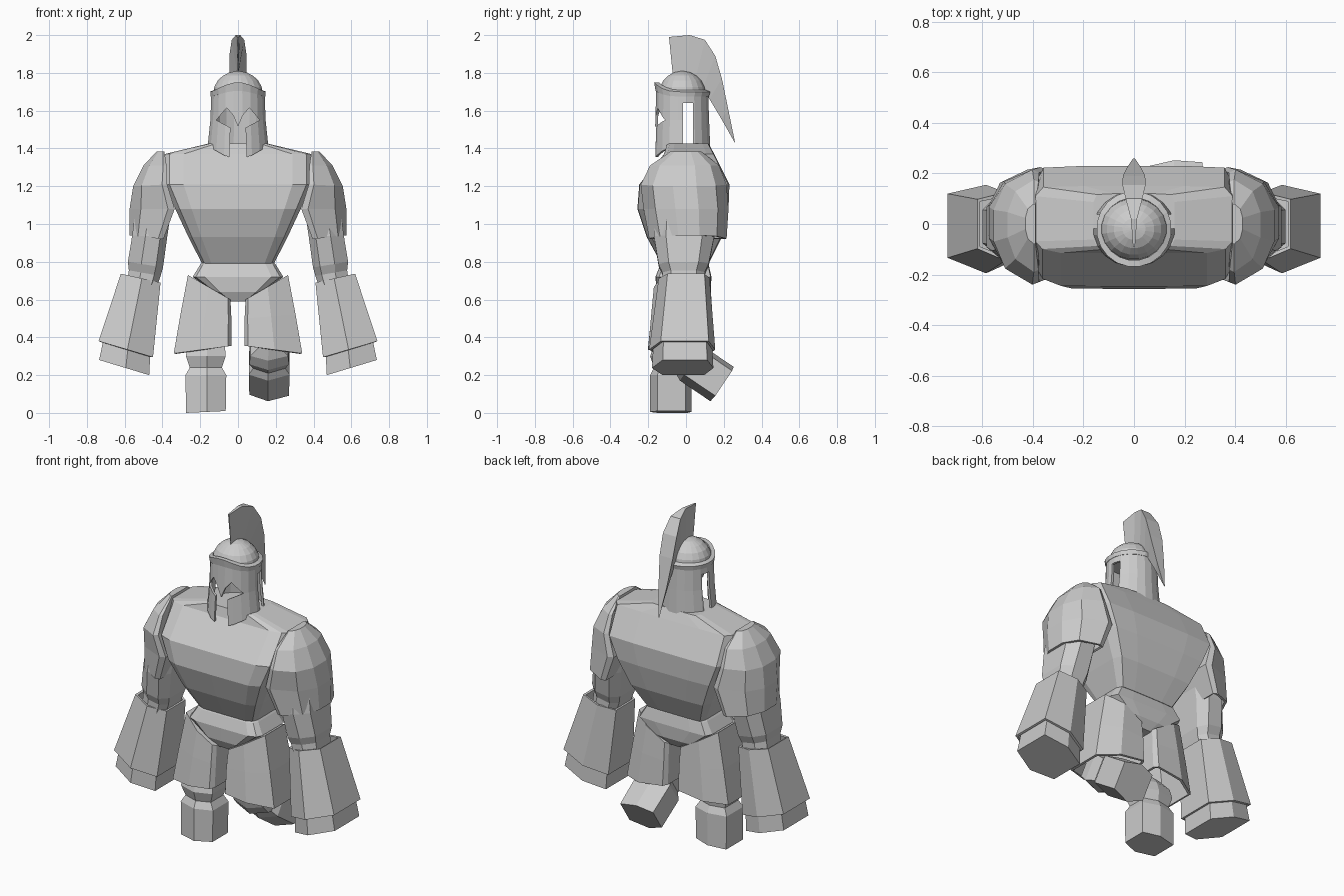
import bpy, bmesh, math
from mathutils import Matrix

cube = bpy.data.objects.get("Cube")
if cube:
    bpy.data.objects.remove(cube)

# One stone colour for everything
stone = bpy.data.materials.new("stone_grey")
stone.use_nodes = True
GREY = (0.6, 0.6, 0.6, 1)
stone.diffuse_color = GREY
stone.node_tree.nodes["Principled BSDF"].inputs["Base Color"].default_value = GREY

# Cross-section outlines: (inner-to-outer fraction, front-to-back fraction)
BODY = [(0, -.65), (.035, -.88), (.13, -1), (.5, -1.01), (.87, -1), (.965, -.88), (1, -.65),
        (1, .7), (.96, .97), (.75, 1), (.25, 1), (.04, .97), (0, .7)]
HEX = [(0, -.65), (.47, -1), (1, -.65), (1, .8), (.47, 1), (0, .7)]
DOME = [(0, -.95), (.15, -1), (.75, -.72), (1, -.25), (1, .3), (.75, .75), (.15, 1), (0, .95)]
OCT = [(0, -.6), (.2, -1), (.62, -1), (1, -.6), (1, .6), (.7, 1), (.2, 1), (0, .6)]
THIGH = [(0, -.85), (.06, -1), (.52, -1), (1, -.65), (1, .6), (.6, 1), (.06, 1), (0, .85)]


def section(shape, xi, zi, xo, zo, front, back, side=1):
    """Ring between an inner and an outer (x, z) point, with its own y depth."""
    mid, half = (front + back) / 2, (back - front) / 2
    return [(side * (xi + (xo - xi) * t), mid + half * s, zi + (zo - zi) * t)
            for t, s in shape]


def loft(name, rings, start=True, end=True, shell=0):
    """Skin closed rings of equal count, with optional caps and thickness."""
    bm = bmesh.new()
    rows = [[bm.verts.new(p) for p in ring] for ring in rings]
    n = len(rows[0])
    for low, high in zip(rows, rows[1:]):
        for i in range(n):
            j = (i + 1) % n
            bm.faces.new((low[i], low[j], high[j], high[i]))
    if start:
        bm.faces.new(rows[0][::-1])
    if end:
        bm.faces.new(rows[-1])
    bmesh.ops.recalc_face_normals(bm, faces=bm.faces)
    mesh = bpy.data.meshes.new(name)
    bm.to_mesh(mesh)
    bm.free()
    mesh.materials.append(stone)
    ob = bpy.data.objects.new(name, mesh)
    bpy.context.scene.collection.objects.link(ob)
    if shell:
        mod = ob.modifiers.new("thickness", "SOLIDIFY")
        mod.thickness, mod.offset = shell, -1
    return ob


def apply_modifiers(ob):
    bpy.context.view_layer.objects.active = ob
    for mod in list(ob.modifiers):
        bpy.ops.object.modifier_apply(modifier=mod.name)


# Torso and pelvis: height, half width, front, back
def trunk(name, levels):
    loft(name, [section(BODY, -w, z, w, z, f, b) for z, w, f, b in levels])


trunk("torso", [(.79, .19, -.13, .12), (.93, .262, -.205, .19), (1.08, .332, -.255, .225),
                (1.21, .39, -.245, .23), (1.37, .39, -.115, .15), (1.425, .16, -.1, .12)])
trunk("pelvis", [(.82, .17, -.11, .1), (.785, .2, -.135, .12), (.72, .24, -.16, .135),
                 (.64, .13, -.155, .13), (.59, .05, -.13, .1)])

# Limbs, built once per side
for word, s in (("left", 1), ("right", -1)):
    def limb(part, shape, levels, **kw):
        return loft(word + "_" + part, [section(shape, *lv, s) for lv in levels], **kw)

    limb("shoulder_plate", DOME, [
        (.395, .92, .575, .94, -.195, .215), (.335, 1.08, .574, 1.08, -.225, .225),
        (.375, 1.21, .555, 1.2, -.24, .215), (.378, 1.31, .5, 1.31, -.19, .175),
        (.39, 1.385, .43, 1.385, -.08, .08)], start=False, shell=.015)
    limb("upper_arm", OCT, [
        (.35, 1.1, .54, 1.1, -.16, .15), (.375, .93, .56, .94, -.17, .15),
        (.397, .77, .583, .8, -.145, .12), (.41, .725, .578, .755, -.125, .1),
        (.45, .6, .6, .6, -.12, .1)])
    limb("forearm_guard", HEX, [
        (.41, .69, .62, .737, -.145, .125), (.45, .295, .738, .38, -.195, .155)],
        start=False, end=False, shell=.015)
    limb("fist", HEX, [
        (.46, .4, .7, .45, -.17, .135), (.47, .2, .735, .28, -.18, .145)])
    limb("thigh_guard", THIGH, [
        (.04, .6, .265, .73, -.17, .13), (.035, .5, .305, .52, -.185, .14),
        (.035, .355, .34, .315, -.2, .15)], end=False, shell=.015)

    # Lower leg, modelled about the centre of its sole
    leg = limb("lower_leg", HEX, [
        (-.105, .01, .105, 0, -.11, .11), (-.108, .2, .108, .2, -.11, .11),
        (-.085, .24, .085, .24, -.09, .09), (-.105, .3, .105, .3, -.11, .1),
        (-.1, .36, .1, .36, -.09, .08), (-.05, .41, .05, .41, -.05, .04)])
    if s > 0:
        pose = Matrix.Translation((.165, .195, .15)) @ Matrix.Rotation(math.radians(56), 4, "X")
    else:
        pose = Matrix.Translation((-.17, -.08, 0))
    leg.data.transform(pose)

# Helmet: round rings whose height may dip or peak toward the front
SIDES = 20
CENTRE_Y = -.02


def round_ring(z, rx, ry, front_rise=0):
    ring = []
    for i in range(SIDES):
        a = math.tau * (i + .5) / SIDES
        c = max(0, math.cos(a)) ** 3
        ring.append((rx * math.sin(a), CENTRE_Y - ry * math.cos(a), z + front_rise * c))
    return ring


helmet = loft("helmet", [
    round_ring(1.41, .163, .15, -.065), round_ring(1.55, .148, .144),
    round_ring(1.69, .143, .139, .03)], start=False, end=False, shell=.014)

# Face opening with eye holes and nose guard, and a slot through both sides
half = [(.05, 1.25), (.04, 1.51), (.115, 1.55), (.06, 1.615), (.025, 1.575)]
outline = half + [(0, 1.515)] + [(-x, z) for x, z in reversed(half)]
face_cut = loft("face_cutter", [[(x, y, z) for x, z in outline] for y in (-.4, -.04)])
slot = [(-.017, 1.42), (.037, 1.42), (.037, 1.64), (-.017, 1.64)]
slot_cut = loft("slot_cutter", [[(x, y, z) for y, z in slot] for x in (-.4, .4)])
for cutter in (face_cut, slot_cut):
    cutter.hide_render = True
    mod = helmet.modifiers.new("opening", "BOOLEAN")
    mod.operation, mod.solver, mod.object = "DIFFERENCE", "EXACT", cutter
apply_modifiers(helmet)
for cutter in (face_cut, slot_cut):
    bpy.data.objects.remove(cutter)

# Brow band and rounded cap
loft("brow_band", [
    round_ring(1.675, .146, .143, .03), round_ring(1.7, .149, .15, .05),
    round_ring(1.71, .128, .124, .04)], start=False, end=False, shell=.012)
cap_rings = []
for k in range(6):
    a = math.radians(k * 17.5)
    cap_rings.append(round_ring(1.69 + .12 * math.sin(a), .133 * math.cos(a), .125 * math.cos(a)))
loft("helmet_cap", cap_rings)

# Crest: sharp lower edge (y, z), broad upper edge (y, z), half width
crest = [(-.07, 1.79, -.09, 1.99, .004), (0, 1.79, .02, 2, .012), (.05, 1.77, .1, 1.975, .033),
         (.09, 1.72, .155, 1.89, .046), (.125, 1.66, .19, 1.77, .044),
         (.185, 1.56, .225, 1.6, .027), (.253, 1.44, .26, 1.43, .003)]
loft("helmet_crest", [[(0, y0, z0), (w, y1, z1), (-w, y1, z1)] for y0, z0, y1, z1, w in crest])
